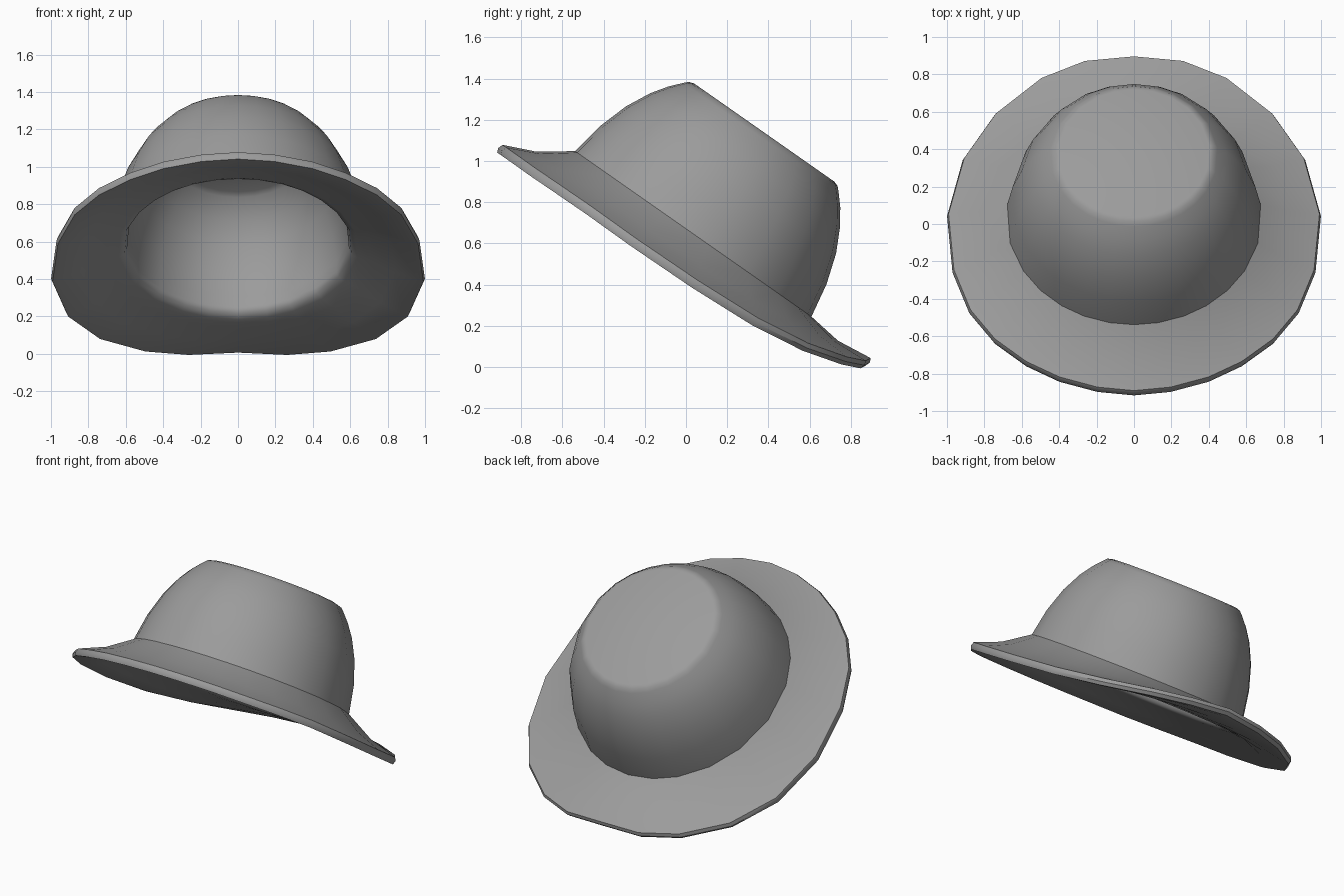
import bpy
import bmesh
from math import sin, cos, radians

old = bpy.data.objects.get("Cube")
if old:
    bpy.data.objects.remove(old, do_unlink=True)

TILT = radians(-35)      # the hat leans back
SEAM_R, SEAM_H = 0.70, 0.55

felt = bpy.data.materials.new("grey felt")
felt.use_nodes = True
GREY = (0.33, 0.33, 0.33, 1)
felt.diffuse_color = GREY
felt.node_tree.nodes["Principled BSDF"].inputs["Base Color"].default_value = GREY

# Rim outline from front to back: angle, radius, height
half = [(0, 1.037, .368), (11, 1.033, .368), (23, 1.029, .368),
        (34.5, 1.025, .367), (47, 1.024, .369), (60, 1.017, .371),
        (76, 1.0, .368), (97, 1.007, .373), (117.5, 1.032, .392),
        (135, 1.052, .432), (152, 1.063, .487), (165.5, 1.058, .525),
        (180, 1.037, .55)]
rim = half + [(360 - a, r, h) for a, r, h in half[-2:0:-1]]


def crown_point(a, r, h):
    a = radians(a)
    return (0.975 * r * sin(a), -0.342 - r * cos(a), h)


def crown_ring(r, h):
    return [crown_point(a, r, h) for a, _, _ in rim]


def brim_ring(f, drop):
    """Ring between the crown seam (f = 0) and the rim (f = 1)."""
    ring = []
    for a, r, h in rim:
        x0, y0, _ = crown_point(a, SEAM_R, SEAM_H)
        x1, y1 = r * sin(radians(a)), -0.319 - r * cos(radians(a))
        z = SEAM_H + (h - SEAM_H) * max(f, 0) - drop
        ring.append((x0 + (x1 - x0) * f, y0 + (y1 - y0) * f, z))
    return ring


def loft(name, rings, cap_first=False, cap_last=False):
    bm = bmesh.new()
    loops = [[bm.verts.new(p) for p in ring] for ring in rings]
    n = len(rim)
    for low, high in zip(loops, loops[1:]):
        for j in range(n):
            k = (j + 1) % n
            bm.faces.new((low[j], low[k], high[k], high[j]))
    if cap_first:
        bm.faces.new(loops[0][::-1])
    if cap_last:
        bm.faces.new(loops[-1])
    mesh = bpy.data.meshes.new(name)
    bm.to_mesh(mesh)
    bm.free()
    mesh.materials.append(felt)
    obj = bpy.data.objects.new(name, mesh)
    bpy.context.collection.objects.link(obj)
    obj.rotation_euler.x = TILT
    bpy.ops.object.select_all(action='DESELECT')
    obj.select_set(True)
    bpy.context.view_layer.objects.active = obj
    bpy.ops.object.shade_smooth_by_angle(angle=radians(42))
    return obj


# Outer crown, seam to flat top
crown = [(SEAM_R, SEAM_H), (.67, .72), (.622, .87), (.562, .99),
         (.51, 1.065), (.46, 1.122), (.44, 1.142), (.415, 1.15)]
loft("crown", [crown_ring(r, h) for r, h in crown], cap_last=True)

# Inner lining, down to the opening, out under the brim and back over it
lining = [(.36, 1.07), (.39, 1.055), (.48, .97), (.54, .86),
          (.585, .72), (.61, .56)]
brim = [(-.26, .06), (-.22, .09), (-.12, .105), (.1, .1), (.5, .085),
        (.9, .055), (.975, .045), (1, .02), (.975, 0), (.48, .022), (0, 0)]
loft("brim_and_lining",
     [crown_ring(r, h) for r, h in lining] + [brim_ring(f, d) for f, d in brim],
     cap_first=True)
